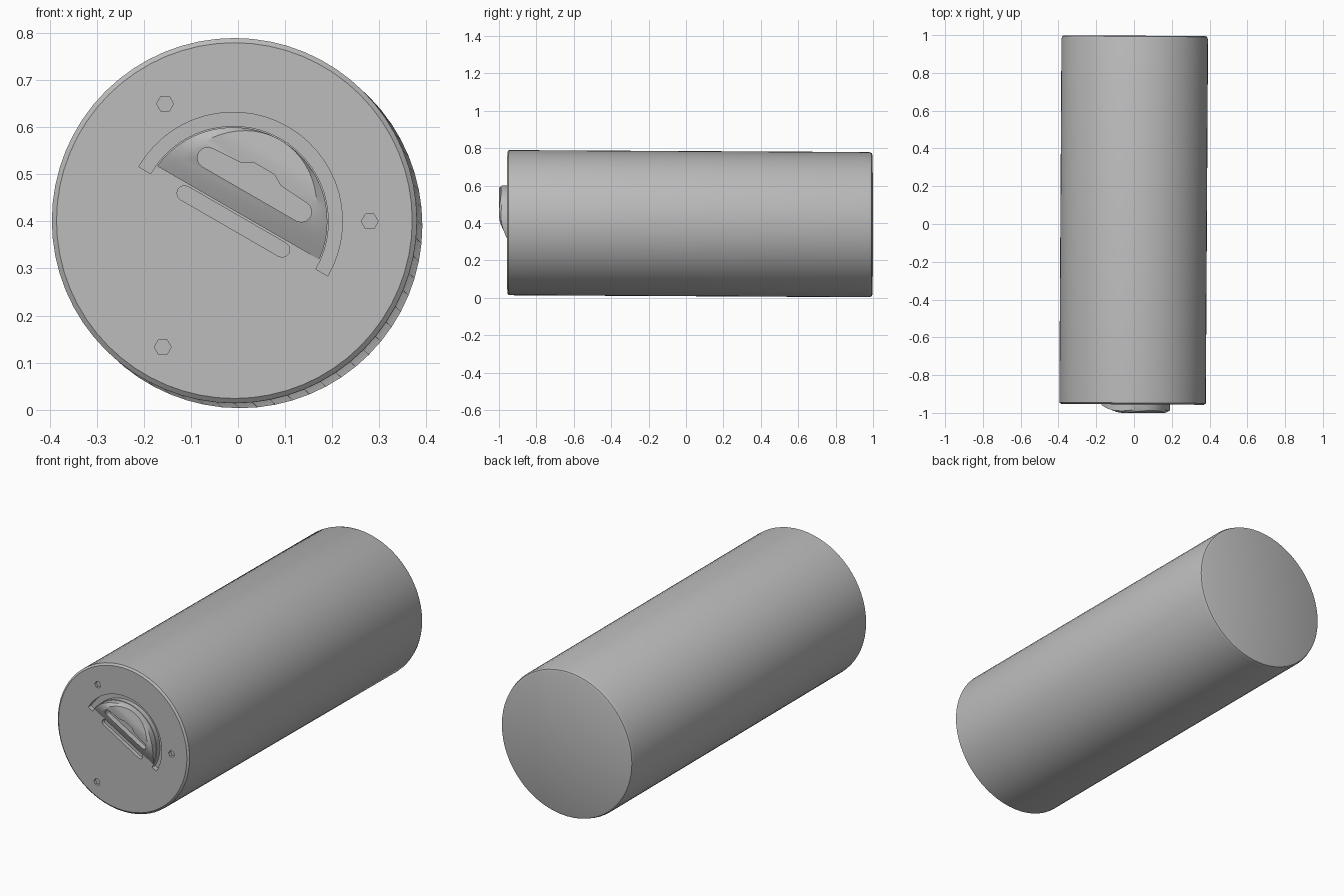
import bpy, bmesh, math

if "Cube" in bpy.data.objects:
    bpy.data.objects.remove(bpy.data.objects["Cube"])

grey = bpy.data.materials.new("plain grey")
grey.diffuse_color = (0.5, 0.5, 0.5, 1)
grey.use_nodes = True
grey.node_tree.nodes["Principled BSDF"].inputs["Base Color"].default_value = grey.diffuse_color

FRONT = -0.955
CX, CZ = -0.01, 0.40          # middle of the handle's straight side
TILT = math.radians(-30)      # handle is turned on the end face


def to_face(u, v):
    """Handle coordinates to x, z on the end face."""
    c, s = math.cos(TILT), math.sin(TILT)
    return CX + u * c - v * s, CZ + u * s + v * c


def loft(name, rings):
    """Skin a list of equal-sized point rings and cap both ends."""
    bm = bmesh.new()
    rows = [[bm.verts.new(p) for p in r] for r in rings]
    n = len(rows[0])
    for a, b in zip(rows, rows[1:]):
        for i in range(n):
            j = (i + 1) % n
            bm.faces.new((a[i], a[j], b[j], b[i]))
    bm.faces.new(rows[0])
    bm.faces.new(rows[-1])
    bmesh.ops.recalc_face_normals(bm, faces=bm.faces)
    me = bpy.data.meshes.new(name)
    bm.to_mesh(me)
    bm.free()
    me.materials.append(grey)
    ob = bpy.data.objects.new(name, me)
    bpy.context.collection.objects.link(ob)
    return ob


def prism(name, pts, y0, y1):
    return loft(name, [[(x, y, z) for x, z in pts] for y in (y0, y1)])


def select(ob):
    bpy.ops.object.select_all(action='DESELECT')
    ob.select_set(True)
    bpy.context.view_layer.objects.active = ob


def cut(ob, cutter):
    cutter.hide_render = True
    mod = ob.modifiers.new("cut", 'BOOLEAN')
    mod.operation, mod.solver, mod.object = 'DIFFERENCE', 'EXACT', cutter
    select(ob)
    bpy.ops.object.modifier_apply(modifier=mod.name)
    bpy.data.objects.remove(cutter)


def arc(cu, cv, r, a0, a1, n):
    return [(cu + r * math.cos(math.radians(a0 + (a1 - a0) * i / n)),
             cv + r * math.sin(math.radians(a0 + (a1 - a0) * i / n))) for i in range(n + 1)]


# Cylinder body, very slightly skewed, with narrow bevelled rims
def body_ring(y, r, n=64):
    t = (y + 1) / 2
    cx, cz = -0.008 + 0.012 * t, 0.402 - 0.011 * t
    ring = []
    for i in range(n):
        a = 2 * math.pi * i / n
        x = cx + r * math.cos(a)
        ring.append((x, y - 0.006 * x, cz + r * math.sin(a)))
    return ring


body = loft("cylinder_body", [body_ring(y, r) for y, r in (
    (FRONT, 0.378), (FRONT + 0.008, 0.388), (0.978, 0.388), (0.993, 0.383), (0.997, 0.373))])

# Curved groove around the handle
band = arc(0, 0, 0.232, 0, 180, 28) + arc(0, 0, 0.203, 180, 0, 28)
cut(body, prism("groove_cutter", [to_face(*p) for p in band], -1.02, FRONT + 0.025))

# Straight hinge slot
slot = arc(0.12, 0.0, 0.016, -90, 90, 6) + arc(-0.12, 0.0, 0.016, 90, 270, 6)
cut(body, prism("hinge_cutter", [to_face(*p) for p in slot], -1.02, FRONT + 0.02))

# Three small screw holes
for x, z in ((-0.155, 0.65), (0.28, 0.40), (-0.16, 0.133)):
    hexagon = arc(x, z, 0.018, 0, 300, 5)
    cut(body, prism("hole_cutter", hexagon, -1.02, FRONT + 0.015))

# Raised half-round handle flap, rising away from the hinge
rings = []
for i in range(15):
    t = math.radians(6 + 82 * i / 14)
    v, w = 0.2 * math.sin(t), 0.2 * math.cos(t)
    k = min(1, (v - 0.02) / 0.11)
    h = 0.004 + 0.041 * math.sin(k * math.pi / 2) - 0.012 * max(0, (v - 0.15) / 0.05)
    ring = []
    for u, y in ((-w, FRONT + 0.01), (-w, FRONT - h * 0.75), (-w * 0.85, FRONT - h),
                 (w * 0.85, FRONT - h), (w, FRONT - h * 0.75), (w, FRONT + 0.01)):
        x, z = to_face(u, v)
        ring.append((x, y, z))
    rings.append(ring)
flap = loft("handle_flap", rings)

# Finger opening with a raised middle
opening = (arc(0.115, 0.09, 0.022, -90, 90, 6) + [(0.05, 0.116), (0.025, 0.13), (-0.025, 0.13),
           (-0.05, 0.116)] + arc(-0.115, 0.09, 0.022, 90, 270, 6))
cut(flap, prism("opening_cutter", [to_face(*p) for p in opening], -1.05, FRONT + 0.03))

for ob in (body, flap):
    select(ob)
    bpy.ops.object.shade_smooth_by_angle(angle=math.radians(30))
